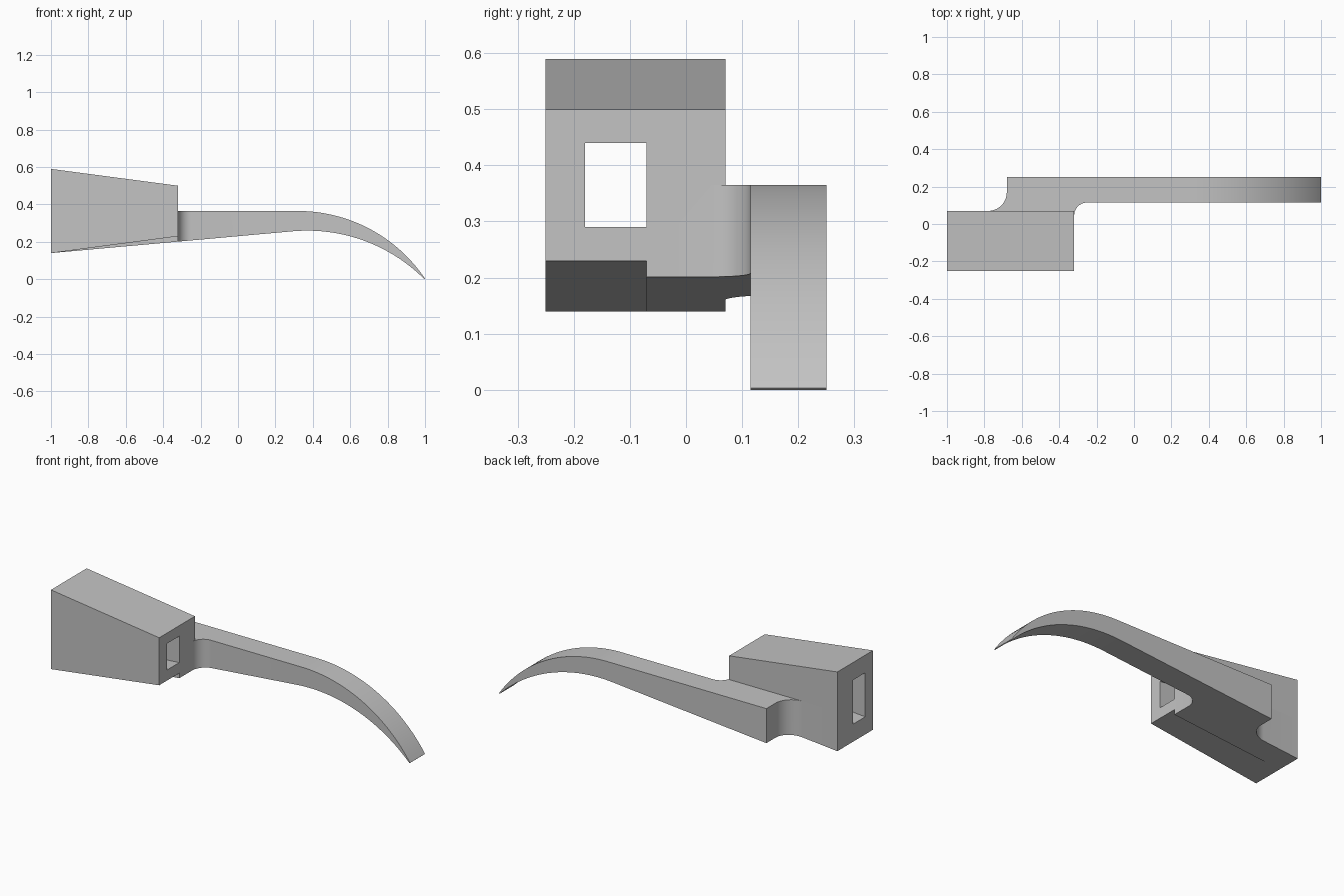
import bpy, bmesh
from math import sin, cos, asin, pi, radians
from mathutils import Vector

cube = bpy.data.objects.get("Cube")
if cube:
    bpy.data.objects.remove(cube, do_unlink=True)

grey = bpy.data.materials.new("plain grey")
grey.use_nodes = True
grey.diffuse_color = (0.55, 0.55, 0.55, 1)
grey.node_tree.nodes["Principled BSDF"].inputs["Base Color"].default_value = grey.diffuse_color


def prism(name, outline, axis, low, high):
    """Extrude an outline along y (outline in x, z) or z (outline in x, y)."""
    place = (lambda a, b: (a, low, b)) if axis == "y" else (lambda a, b: (a, b, low))
    step = Vector((0, 1, 0) if axis == "y" else (0, 0, 1)) * (high - low)
    bm = bmesh.new()
    face = bm.faces.new([bm.verts.new(place(a, b)) for a, b in outline])
    side = bmesh.ops.extrude_face_region(bm, geom=[face])["geom"]
    bmesh.ops.translate(bm, vec=step, verts=[v for v in side if isinstance(v, bmesh.types.BMVert)])
    bmesh.ops.recalc_face_normals(bm, faces=bm.faces)
    mesh = bpy.data.meshes.new(name)
    bm.to_mesh(mesh)
    bm.free()
    mesh.materials.append(grey)
    obj = bpy.data.objects.new(name, mesh)
    bpy.context.collection.objects.link(obj)
    return obj


def combine(body, tool, operation):
    """Apply a boolean and discard its tool."""
    mod = body.modifiers.new(operation.lower(), "BOOLEAN")
    mod.operation, mod.solver, mod.object = operation, "EXACT", tool
    bpy.context.view_layer.objects.active = body
    bpy.ops.object.modifier_apply(modifier=mod.name)
    bpy.data.objects.remove(tool, do_unlink=True)


def arc(cx, cy, r, start, end, steps):
    angles = [start + (end - start) * i / steps for i in range(steps + 1)]
    return [(cx + r * cos(t), cy + r * sin(t)) for t in angles]


def falling_arc(x, z, tip_x, tip_z, lead=0.0):
    """Arc with its crest at x, z that bends down to the tip."""
    dx, dz = tip_x - x, z - tip_z
    r = (dx * dx + dz * dz) / (2 * dz)
    return arc(x, z - r, r, pi / 2 + lead, pi / 2 - asin(dx / r), 32)


# Arm: side profile trimmed by its plan outline
top = [(-1, 0.365)] + falling_arc(0.32, 0.365, 1, 0.003)
under = falling_arc(0.37, 0.26, 0.997, 0, 0.088)[::-1] + [(-1, 0.14)]
arm = prism("curved_arm", top + under, "y", -0.4, 0.4)
plan = [(-1, -0.07), (-0.32, -0.07)]
plan += arc(-0.25, 0.045, 0.07, pi, pi / 2, 10)
plan += [(1.1, 0.115), (1.1, 0.25), (-0.68, 0.25)]
plan += arc(-0.78, 0.17, 0.1, 0, -pi / 2, 12)
plan += [(-1, 0.07)]
combine(arm, prism("arm_plan", plan, "z", -0.5, 1), "INTERSECT")

# Tapered socket block joined to the arm
block = prism("socket_and_arm", [(-1, 0.14), (-0.32, 0.23), (-0.32, 0.50), (-1, 0.59)], "y", -0.25, 0.07)
combine(block, arm, "UNION")

# Tapered slot running through the block
slot = prism("slot", [(-1.068, 0.235), (-0.252, 0.295), (-0.252, 0.435), (-1.068, 0.495)], "y", -0.18, -0.07)
combine(block, slot, "DIFFERENCE")

# Smooth the bends, keep the corners crisp
bpy.ops.object.select_all(action="DESELECT")
block.select_set(True)
bpy.context.view_layer.objects.active = block
bpy.ops.object.shade_smooth_by_angle(angle=radians(25))
